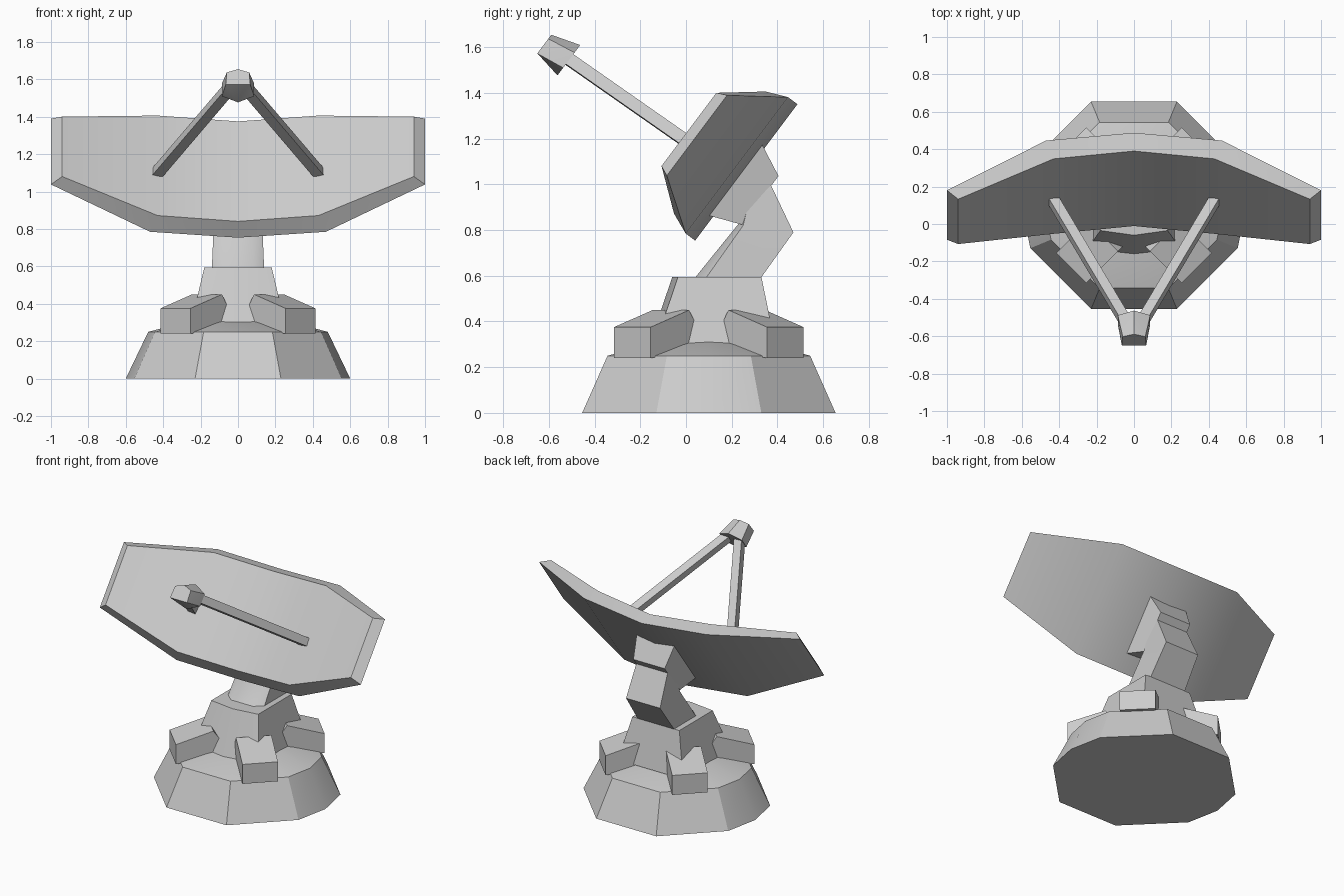
import bpy, bmesh, math
from mathutils import Vector

cube = bpy.data.objects.get("Cube")
if cube:
    bpy.data.objects.remove(cube, do_unlink=True)

grey = bpy.data.materials.new("light grey")
grey.use_nodes = True
grey.diffuse_color = (0.6, 0.6, 0.6, 1)
grey.node_tree.nodes["Principled BSDF"].inputs["Base Color"].default_value = (0.6, 0.6, 0.6, 1)


def finish(name, bm):
    bmesh.ops.recalc_face_normals(bm, faces=bm.faces)
    mesh = bpy.data.meshes.new(name)
    bm.to_mesh(mesh)
    bm.free()
    mesh.materials.append(grey)
    obj = bpy.data.objects.new(name, mesh)
    bpy.context.collection.objects.link(obj)
    bpy.ops.object.select_all(action='DESELECT')
    obj.select_set(True)
    bpy.context.view_layer.objects.active = obj
    bpy.ops.object.shade_smooth_by_angle(angle=math.radians(30))
    return obj


def loft(name, rings):
    """Skin a series of matching rings and cap both ends."""
    bm = bmesh.new()
    loops = [[bm.verts.new(p) for p in ring] for ring in rings]
    for a, b in zip(loops, loops[1:]):
        for i in range(len(a)):
            j = (i + 1) % len(a)
            bm.faces.new((a[i], a[j], b[j], b[i]))
    bm.faces.new(loops[0])
    bm.faces.new(loops[-1])
    return finish(name, bm)


def tilted(x, u, n):
    """Dish frame: u runs up the dish, n along its facing direction."""
    return Vector((x, 0.6 * u - 0.8 * n, 0.8 * u + 0.6 * n))


# Base: faceted drum with a shallow conical top
angles = [22.5, 67.5, 112.5, 157.5, 180, 202.5, 247.5, 292.5, 337.5, 360]


def base_ring(scale, z):
    return [(0.6 * scale * math.cos(math.radians(a)),
             0.1 + 0.6 * scale * math.sin(math.radians(a)), z) for a in angles]


loft("base", [base_ring(1, 0), base_ring(0.8, 0.25), base_ring(0.35, 0.32)])

# Four sloped blocks on the diagonals
block_profile = [(0.2, 0.27), (0.474, 0.24), (0.474, 0.375), (0.235, 0.45), (0.2, 0.40)]
for k, name in enumerate(["back_left", "back_right", "front_right", "front_left"]):
    a = math.radians(45 + 90 * k)
    out, side = Vector((math.cos(a), math.sin(a), 0)), Vector((-math.sin(a), math.cos(a), 0))
    rings = [[Vector((0, 0.1, z)) + out * r + side * s for r, z in block_profile]
             for s in (-0.113, 0.113)]
    loft(name + "_block", rings)


# Pedestal: tapered, with a slightly bowed front
def pedestal_ring(x, front, back, z):
    return [(x, back, z), (-x, back, z), (-x, front + 0.025, z),
            (0, front, z), (x, front + 0.025, z)]


loft("pedestal", [pedestal_ring(0.25, -0.16, 0.39, 0.3), pedestal_ring(0.18, -0.06, 0.33, 0.595)])


# Neck: leans back, then turns forward into the mount
def neck_ring(x, back, side, front):
    return [(x, *back), (-x, *back), (-x, *side), (-0.6 * x, *front), (0.6 * x, *front), (x, *side)]


loft("neck", [
    neck_ring(0.14, (0.32, 0.58), (0.08, 0.58), (0.03, 0.58)),
    neck_ring(0.13, (0.47, 0.79), (0.25, 0.82), (0.24, 0.84)),
    neck_ring(0.12, (0.37, 1.0), (0.27, 0.9), (0.26, 0.9)),
])

# Mount: tapered block behind the dish
loft("dish_mount", [
    [tilted(sx * x, u, n) for sx, u in ((-1, lo), (1, lo), (1, hi), (-1, hi))]
    for x, lo, hi, n in ((0.145, 0.75, 1.14, 0.44), (0.12, 0.806, 1.072, 0.298))
])

# Dish: bent panel, columns of (x, half height, depth) for back and front
back_cols = [(0, 0.373, 0.42), (0.47, 0.373, 0.472), (1, 0.22, 0.69)]
front_cols = [(0, 0.334, 0.513), (0.43, 0.334, 0.565), (0.94, 0.2, 0.734)]


def mirrored(cols):
    return [(-x, h, n) for x, h, n in cols[:0:-1]] + cols


loft("dish", [
    [tilted(bx, 1 - bh, bn), tilted(bx, 1 + bh, bn), tilted(fx, 1 + fh, fn), tilted(fx, 1 - fh, fn)]
    for (bx, bh, bn), (fx, fh, fn) in zip(mirrored(back_cols), mirrored(front_cols))
])

# Struts: square bars from the dish to the receiver
for s, name in ((1, "left_strut"), (-1, "right_strut")):
    start, end = Vector((s * 0.445, 0.15, 1.085)), Vector((s * 0.04, -0.53, 1.56))
    axis = (end - start).normalized()
    p = axis.cross(Vector((0, -0.8, 0.6))).normalized() * 0.027
    q = axis.cross(p)
    loft(name, [[c + p + q, c + p - q, c - p - q, c - p + q] for c in (start, end)])

# Receiver: faceted head, wide towards the dish and narrow at the tip
bm = bmesh.new()
for i in range(6):
    a = math.radians(30 + 60 * i)
    bm.verts.new(tilted(0.1 * math.cos(a), 0.927 + 0.083 * math.sin(a), 1.336))
for x, u in ((0.065, -0.05), (0.06, 0.03), (0, 0.052)):
    for s in ((1, -1) if x else (1,)):
        bm.verts.new(tilted(s * x, 0.918 + u, 1.464))
bmesh.ops.convex_hull(bm, input=bm.verts)
bmesh.ops.dissolve_limit(bm, angle_limit=0.02, verts=bm.verts, edges=bm.edges)
finish("receiver", bm)
